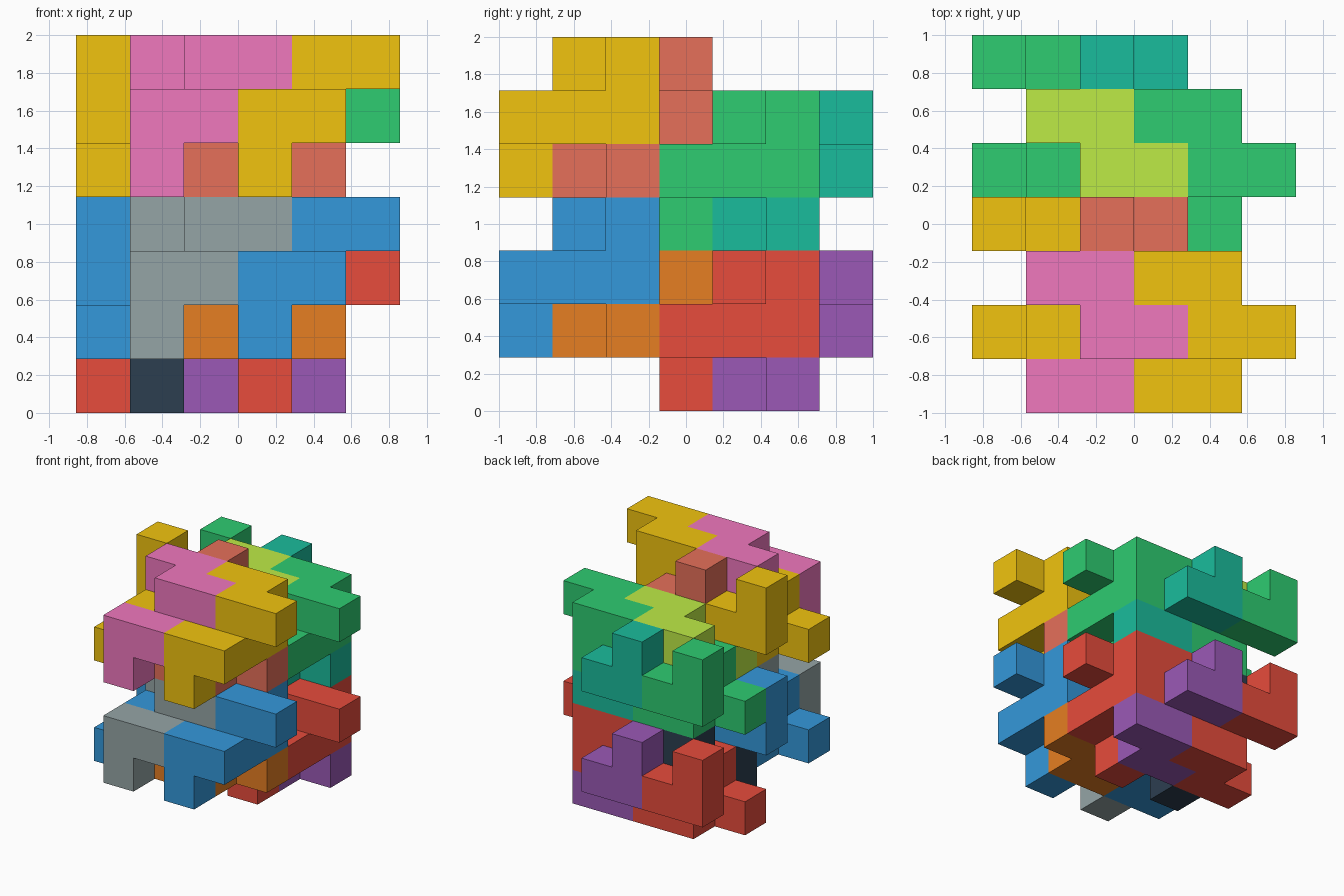
import bpy, bmesh
from mathutils import Vector

if "Cube" in bpy.data.objects:
    bpy.data.objects.remove(bpy.data.objects["Cube"])

U = 2 / 7  # cell size: the model is 6 x 7 x 7 cells

# Interlocking nine-cell piece, as offsets from its centre cell
PIECE = [(0, 0, 0), (0, 0, 1), (1, 0, 1),          # middle arm
         (0, -1, 0), (-1, -1, 0), (-1, -1, -1),    # front arm
         (0, 1, 0), (0, 1, 1), (-1, 1, 1)]         # back arm
FLIPPED = [(x, -y, -z) for x, y, z in PIECE]       # half turn about x

DIRS = [Vector(d) for d in ((1, 0, 0), (-1, 0, 0), (0, 1, 0),
                            (0, -1, 0), (0, 0, 1), (0, 0, -1))]

COLOURS = dict(grey="95A5A6", blue="3498DB", orange="E67E22", red="E74C3C",
               navy="2C3E50", purple="9B59B6", pink="F078BE", gold="F1C40F",
               coral="E6705A", green="2ECC71", lime="BEEB46", teal="1ABC9C")


def make_material(name, hexa):
    mat = bpy.data.materials.new(name)
    rgb = [int(hexa[i:i + 2], 16) / 255 for i in (0, 2, 4)]
    mat.diffuse_color = [((c + 0.055) / 1.055) ** 2.4 for c in rgb] + [1]
    mat.use_nodes = True
    mat.node_tree.nodes["Principled BSDF"].inputs["Base Color"].default_value = mat.diffuse_color
    return mat


MATS = {n: make_material(n, h) for n, h in COLOURS.items()}


def make_piece(name, cells, centre, colour):
    """Outer skin of a group of unit cells, with flat areas merged."""
    cells = {tuple(a + b for a, b in zip(c, centre)) for c in cells}
    bm = bmesh.new()
    for cell in cells:
        mid = Vector(cell) + Vector((0.5, 0.5, 0.5))
        for d in DIRS:
            if tuple(int(a + b) for a, b in zip(cell, d)) in cells:
                continue
            u = Vector((d.y, d.z, d.x))
            v = d.cross(u)
            quad = [mid + (d + a * u + b * v) / 2
                    for a, b in ((-1, -1), (1, -1), (1, 1), (-1, 1))]
            bm.faces.new([bm.verts.new(((p.x - 3) * U, (p.y - 3.5) * U, p.z * U))
                          for p in quad])
    bmesh.ops.remove_doubles(bm, verts=bm.verts, dist=1e-4)
    bmesh.ops.dissolve_limit(bm, angle_limit=0.01, verts=bm.verts, edges=bm.edges)
    mesh = bpy.data.meshes.new(name)
    bm.to_mesh(mesh)
    bm.free()
    mesh.materials.append(MATS[colour])
    bpy.context.collection.objects.link(bpy.data.objects.new(name, mesh))


# Two layers; each has a front and a back row of two upright and two flipped pieces.
# Row colours: upright left, upright right, flipped left, flipped right
LAYERS = {
    "lower": (0, ("grey", "blue", "blue", "orange"), ("navy", "red", "red", "purple")),
    "upper": (3, ("pink", "gold", "gold", "coral"), ("lime", "green", "green", "teal")),
}
for layer, (z, front, back) in LAYERS.items():
    for row, dy, dz, cols in (("front", 0, 2, front), ("back", 3, 1, back)):
        for i, side in enumerate(("left", "right")):
            make_piece(f"{layer}_{row}_upright_{side}", PIECE,
                       (2 + 2 * i, 1 + dy, z + dz), cols[i])
            make_piece(f"{layer}_{row}_flipped_{side}", FLIPPED,
                       (1 + 2 * i, 2 + dy, z + dz), cols[2 + i])
